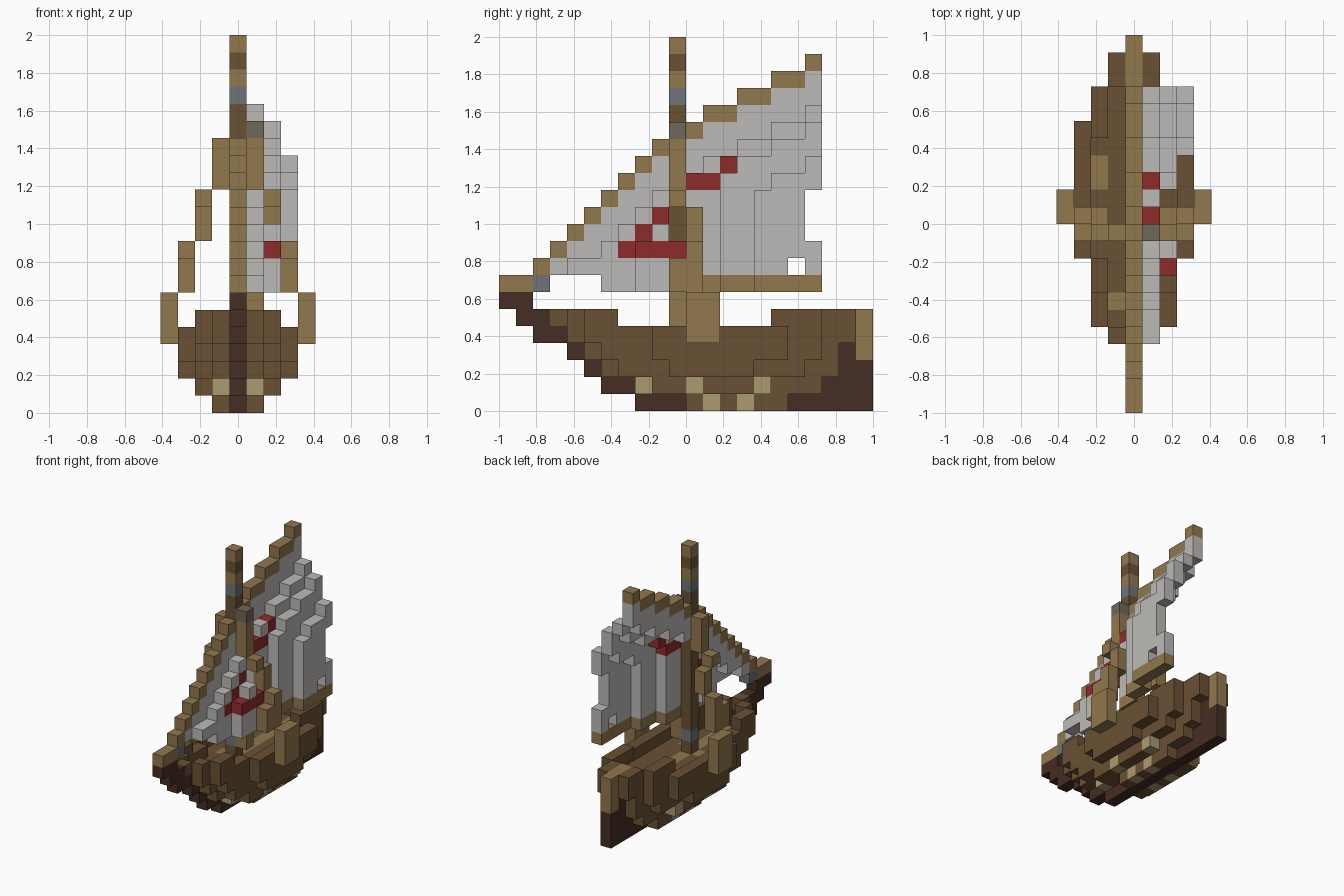
import bpy
import bmesh
from mathutils import Vector

cube = bpy.data.objects.get("Cube")
if cube:
    bpy.data.objects.remove(cube)

UNIT = 2 / 22  # block edge; cells are (across, along, up)


def linear(c):
    c /= 255
    return c / 12.92 if c <= 0.04045 else ((c + 0.055) / 1.055) ** 2.4


def material(name, code):
    rgb = [linear(int(code[n:n + 2], 16)) for n in (0, 2, 4)]
    mat = bpy.data.materials.new(name)
    mat.use_nodes = True
    mat.diffuse_color = (*rgb, 1)
    mat.node_tree.nodes["Principled BSDF"].inputs["Base Color"].default_value = (*rgb, 1)
    return mat


MATS = {
    "tan": material("tan_wood", "92784E"),
    "brown": material("brown_wood", "6A5134"),
    "dark": material("dark_wood", "452D24"),
    "white": material("sail_cloth", "BDBBB8"),
    "red": material("red_patch", "8E2B2B"),
    "beige": material("pale_wood", "AB9B70"),
    "grey": material("grey_metal", "6F7377"),
    "rope": material("grey_rope", "706758"),
}
SLOTS = list(MATS)
parts = {}
taken = {}


def put(part, i, j, k, color):
    """Place one block, replacing whatever stood there."""
    cell = (i, j, k)
    if cell in taken:
        del parts[taken[cell]][cell]
    taken[cell] = part
    parts.setdefault(part, {})[cell] = color


# Hull: for each layer, the first and last row at each half width
LAYERS = [
    [(8, 21), (11, 16)],
    [(6, 21), (8, 18), (9, 15)],
    [(5, 21), (6, 19), (7, 17), (10, 14)],
    [(4, 21), (5, 19), (6, 18), (9, 16)],
    [(2, 21), (4, 20), (5, 18), (9, 16)],
    [(1, 21), (4, 20), (5, 18)],
    [(0, 1)],
]
for k, spans in enumerate(LAYERS):
    def inside(i, j):
        return abs(i) < len(spans) and spans[abs(i)][0] <= j <= spans[abs(i)][1]

    for half, (start, end) in enumerate(spans):
        for j in range(start, end + 1):
            for i in {half, -half}:
                # Upper layers are only a rim, lowered amidships
                rim = not all(inside(a, b) for a, b in
                              ((i + 1, j), (i - 1, j), (i, j + 1), (i, j - 1)))
                if 4 <= k <= 5 and not rim:
                    continue
                if k == 5 and 7 <= j <= 15:
                    continue
                if i == 0 and not (k == 5 and j == 3):
                    stern = j == 21 and k >= 3
                    put("keel", i, j, k, "tan" if stern else "dark")
                else:
                    put("hull", i, j, k, "brown")

# Pale patches low on both sides
for side in (-1, 1):
    for i, j, k in ((1, 8, 1), (2, 11, 1), (2, 15, 1), (1, 12, 0), (1, 14, 0)):
        put("hull", side * i, j, k, "beige")

# Deck boards and stern cap
for j in range(5, 20):
    put("deck", 0, j, 3, "tan")
for i, j in ((-2, 13), (-2, 14), (-1, 6), (-1, 10), (1, 9)):
    put("deck", i, j, 3, "tan")
for j in (19, 20):
    for k in (4, 5):
        put("stern_cap", 0, j, k, "tan")

# Mast
for k in range(4, 22):
    color = {5: "grey", 18: "grey", 19: "tan", 21: "tan"}.get(k, "brown")
    put("mast", 0, 10, k, color)
for k in (5, 6):
    put("mast_cleat", 1, 10, k, "tan")
put("mast_block", 1, 10, 16, "rope")

# Shrouds stepping up from both sides to the mast
for side in (-1, 1):
    for k in range(4, 16):
        i = 4 - (k - 4) // 3
        if k < 7:
            rows = (11, 12)
        elif k < 9:
            rows = (10, 11)
        else:
            rows = (11,) if k < 12 else (10,)
        for j in rows:
            put("shrouds", side * i, j, k, "tan")

# Forestay
for j in (0, 1):
    put("forestay", 0, j, 7, "tan")
put("forestay_fitting", 0, 2, 7, "grey")
for j in range(2, 10):
    put("forestay", 0, j, j + 6, "tan")

# Fore sail, bellied towards the left side
FORE_RED = {(7, 9), (8, 9), (9, 9), (8, 10), (9, 11)}
for j in range(3, 10):
    for k in range(7 if j >= 6 else 8, j + 6):
        drop = j + 6 - k
        i = 0 if drop < 3 else (2 if drop >= 5 and j >= 8 else 1)
        if j == 4 and k == 8:
            i = 1
        put("fore_sail", i, j, k, "red" if (j, k) in FORE_RED else "white")
put("fore_sail", 2, 10, 9, "red")

# Main sail with sloping yard above and boom below
MAIN_RED = {(11, 13), (12, 13), (13, 14)}
for j in range(11, 19):
    top = 16 + (j - 10) // 2
    put("yard", 0, j, top, "tan")
    belly = 1 if j < 13 else 2 if j < 15 else 3
    for k in range(7, top):
        if (j, k) == (17, 8) or (j == 18 and 10 <= k <= 12):
            continue
        drop = top - k
        i = min(belly, 0 if drop < 3 else 1 if drop < 4 else 2 if drop < 6 else 3)
        if k == 7:
            put("boom", i, j, k, "tan")
        else:
            put("main_sail", i, j, k, "red" if (j, k) in MAIN_RED else "white")

# Turn every part into a mesh of its exposed block faces
AXES = [Vector((1, 0, 0)), Vector((0, 1, 0)), Vector((0, 0, 1))]
for name, cells in parts.items():
    if not cells:
        continue
    bm = bmesh.new()
    for cell, color in cells.items():
        centre = Vector((cell[0], cell[1] - 10.5, cell[2] + 0.5))
        for a in range(3):
            for sign in (-1, 1):
                n = AXES[a] * sign
                if tuple(int(c + d) for c, d in zip(cell, n)) in taken:
                    continue
                u = AXES[(a + 1) % 3]
                v = n.cross(u)
                corners = [centre + (n + u * s + v * t) / 2
                           for s, t in ((-1, -1), (1, -1), (1, 1), (-1, 1))]
                face = bm.faces.new([bm.verts.new(p * UNIT) for p in corners])
                face.material_index = SLOTS.index(color)
    bmesh.ops.remove_doubles(bm, verts=bm.verts, dist=0.001)
    mesh = bpy.data.meshes.new(name)
    for mat in MATS.values():
        mesh.materials.append(mat)
    bm.to_mesh(mesh)
    bm.free()
    bpy.context.collection.objects.link(bpy.data.objects.new(name, mesh))
